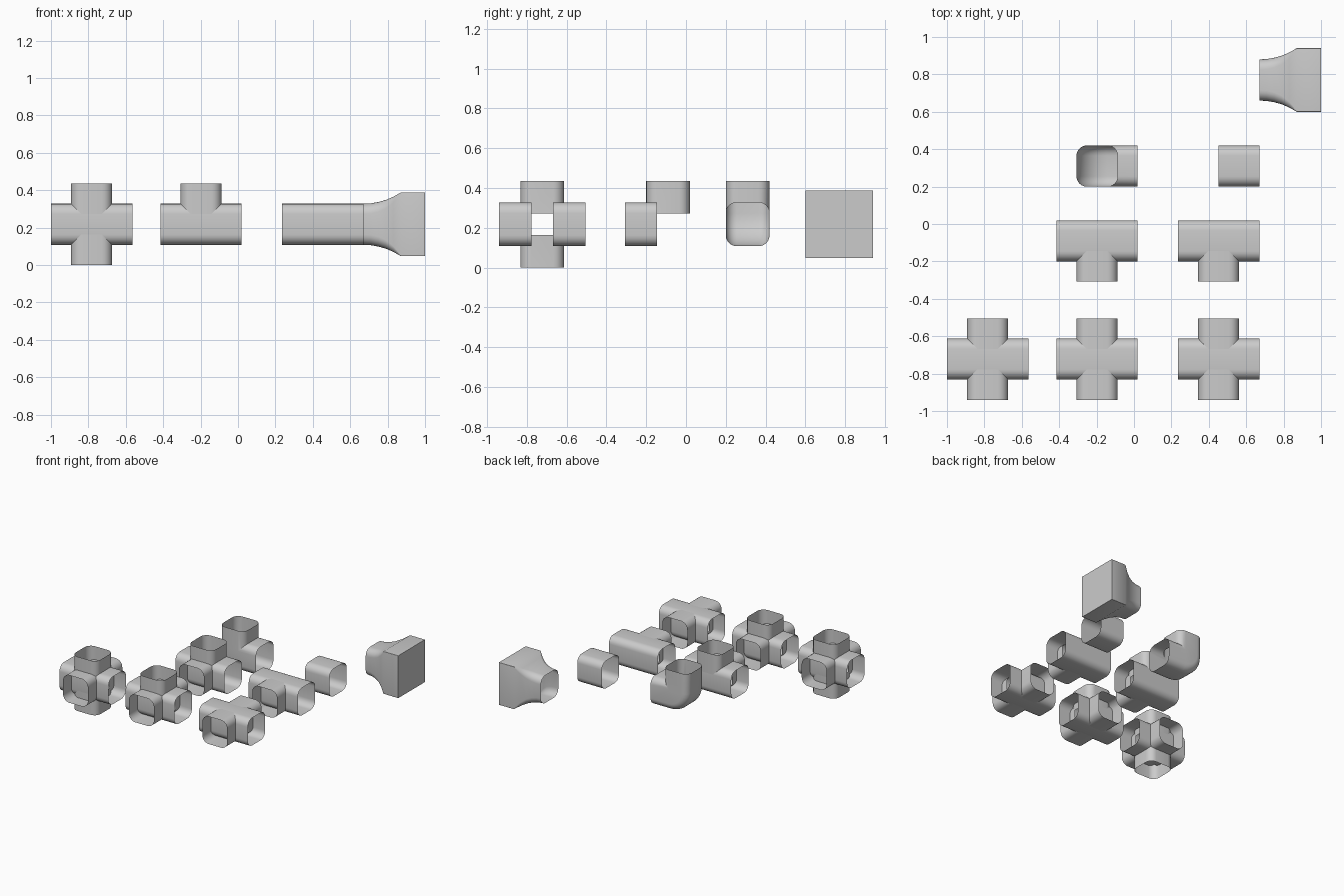
import bpy, bmesh
from math import sin, cos, pi
from mathutils import Vector

if "Cube" in bpy.data.objects:
    bpy.data.objects.remove(bpy.data.objects["Cube"])

W = 0.11      # half width of the duct
R = 0.055     # corner radius, also how far the arms start from the centre
L = 0.2175    # arm length from the fitting centre
Z = 0.2175    # height of every fitting centre
SEG = 6


def rounded_square(w, r):
    """Points of a rounded square section, counter-clockwise."""
    pts = []
    for q, (sx, sy) in enumerate(((1, 1), (-1, 1), (-1, -1), (1, -1))):
        for i in range(SEG + 1):
            a = q * pi / 2 + i / SEG * pi / 2
            pts.append((sx * (w - r) + r * cos(a), sy * (w - r) + r * sin(a)))
    return pts


def skin(bm, rings, cap_end=False):
    """Join a list of equal point rings into an open tube."""
    vs = [[bm.verts.new(p) for p in ring] for ring in rings]
    n = len(vs[0])
    for a, b in zip(vs, vs[1:]):
        for i in range(n):
            j = (i + 1) % n
            bm.faces.new((a[i], a[j], b[j], b[i]))
    if cap_end:
        bm.faces.new(vs[-1])


def tube(bm, axis, a, b):
    """Straight open duct along an axis from a to b."""
    sec = rounded_square(W, R)
    place = {'x': lambda u, v, t: (t, u, v),
             'y': lambda u, v, t: (v, t, u),
             'z': lambda u, v, t: (u, v, t)}[axis]
    skin(bm, [[place(u, v, t) for u, v in sec] for t in (a, b)])


def finish(bm, name, loc):
    bmesh.ops.remove_doubles(bm, verts=bm.verts, dist=1e-5)
    bmesh.ops.recalc_face_normals(bm, faces=bm.faces)
    me = bpy.data.meshes.new(name)
    bm.to_mesh(me)
    bm.free()
    ob = bpy.data.objects.new(name, me)
    ob.location = loc
    bpy.context.collection.objects.link(ob)
    bpy.context.view_layer.objects.active = ob
    for o in bpy.context.selected_objects:
        o.select_set(False)
    ob.select_set(True)
    bpy.ops.object.shade_smooth_by_angle(angle=pi / 6)


X1, X2, X3 = -0.7825, -0.1975, 0.4525
Y1, Y2, Y3 = -0.7225, -0.09, 0.31

# Through-duct fittings: a run along x plus side arms poking into it
fittings = [
    ("six_way_joint", X1, Y1, ("y-", "y+", "z-", "z+")),
    ("five_way_joint", X2, Y1, ("y-", "y+", "z+")),
    ("cross_joint", X3, Y1, ("y-", "y+")),
    ("corner_tee_joint", X2, Y2, ("y-", "z+")),
    ("tee_joint", X3, Y2, ("y-",)),
]
for name, x, y, arms in fittings:
    bm = bmesh.new()
    tube(bm, 'x', -L, L)
    for axis, sign in arms:
        s = 1 if sign == '+' else -1
        tube(bm, axis, s * R, s * L)
    finish(bm, name, (x, y, Z))

# Short straight duct
bm = bmesh.new()
tube(bm, 'x', 0, L)
finish(bm, "straight_duct", (X3, Y3, Z))

# Elbow: rounded outside, mitred inside corner
bm = bmesh.new()
sec = rounded_square(W, R)
rings = [[(u, v, L) for u, v in sec]]
for i in range(9):
    a = pi + i / 8 * pi / 2
    ring = []
    for u, v in sec:
        c = max(u, R)
        ring.append((c + (c - u) * cos(a), v, c + (c - u) * sin(a)))
    rings.append(ring)
rings.append([(L, v, u) for u, v in sec])
skin(bm, rings)
finish(bm, "elbow_joint", (X2, Y3, Z))

# Flared end piece: rounded duct widening to a closed square box
bm = bmesh.new()
stations = [(0, W, R), (0.04, 0.112, R), (0.08, 0.119, 0.053), (0.12, 0.130, 0.046),
            (0.16, 0.147, 0.030), (0.2, 0.17, 0.002), (0.33, 0.17, 0.002)]
skin(bm, [[(t, u, v) for u, v in rounded_square(w, r)] for t, w, r in stations], cap_end=True)
finish(bm, "flared_end", (0.67, 0.77, Z))
